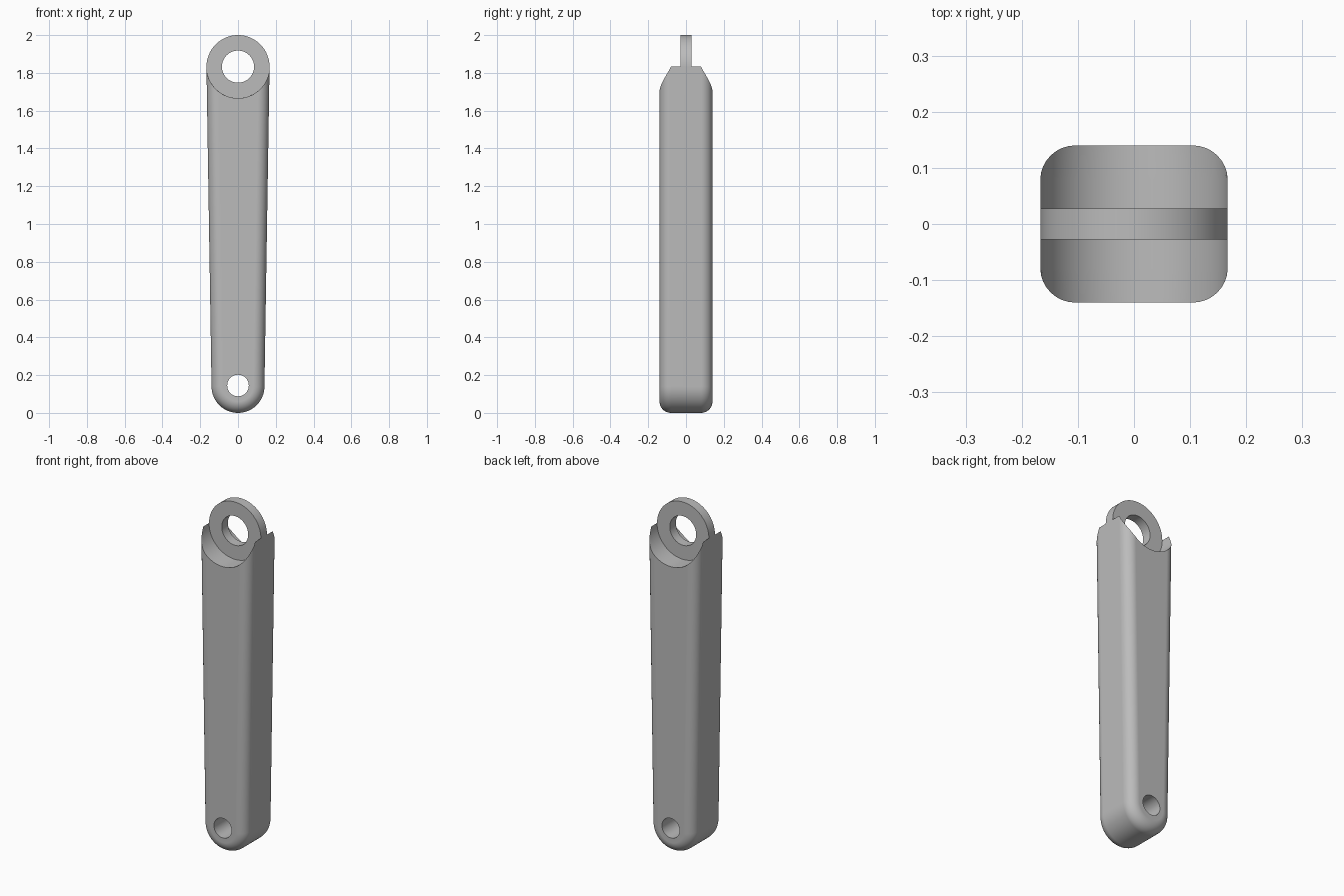
import bpy, bmesh
from math import sin, cos, pi, sqrt, asin, radians

if "Cube" in bpy.data.objects:
    bpy.data.objects.remove(bpy.data.objects["Cube"])

TOP_Z, TOP_R = 1.833, 0.167      # eyelet centre and radius
LOW_Z, LOW_R = 0.14, 0.14        # rounded foot centre and radius
DEPTH, ROUND = 0.14, 0.06        # half depth and edge rounding

grey = bpy.data.materials.new("grey_metal")
grey.use_nodes = True
grey.diffuse_color = (0.5, 0.5, 0.5, 1)
grey.node_tree.nodes["Principled BSDF"].inputs["Base Color"].default_value = (0.5, 0.5, 0.5, 1)


def new_object(name, bm):
    bmesh.ops.recalc_face_normals(bm, faces=bm.faces)
    mesh = bpy.data.meshes.new(name)
    bm.to_mesh(mesh)
    bm.free()
    obj = bpy.data.objects.new(name, mesh)
    bpy.context.collection.objects.link(obj)
    mesh.materials.append(grey)
    return obj


def select(obj):
    bpy.ops.object.select_all(action='DESELECT')
    obj.select_set(True)
    bpy.context.view_layer.objects.active = obj


def skin(bm, loops, closed=False):
    """Join matching point loops with quads."""
    rings = [[bm.verts.new(p) for p in loop] for loop in loops]
    pairs = list(zip(rings, rings[1:]))
    if closed:
        pairs.append((rings[-1], rings[0]))
    for a, b in pairs:
        for i in range(len(a)):
            j = (i + 1) % len(a)
            bm.faces.new((a[i], a[j], b[j], b[i]))
    return rings


def circle(r, y, z, n=64):
    return [(r * cos(2 * pi * i / n), y, z + r * sin(2 * pi * i / n)) for i in range(n)]


def outline(y, inset):
    """Tapered bar outline: round foot, concave seat at the top."""
    r = LOW_R - inset
    pts = [(r * cos(pi + pi * i / 32), y, LOW_Z + r * sin(pi + pi * i / 32)) for i in range(33)]
    z = TOP_Z
    for _ in range(20):
        w = LOW_R + (TOP_R - LOW_R) * (z - LOW_Z) / (TOP_Z - LOW_Z) - inset
        z = TOP_Z - sqrt(max(TOP_R ** 2 - w ** 2, 0))
    half = asin(min(w / TOP_R, 1))
    for i in range(41):
        a = half - 2 * half * i / 40
        pts.append((TOP_R * sin(a), y, TOP_Z - TOP_R * cos(a)))
    return pts


# Bar with rounded long edges
steps = 8
front = []
for i in range(steps + 1):
    a = pi / 2 * i / steps
    front.append((-DEPTH + ROUND * (1 - cos(a)), ROUND * (1 - sin(a))))
layers = front + [(-y, d) for y, d in reversed(front)]
bm = bmesh.new()
rings = skin(bm, [outline(y, d) for y, d in layers])
bm.faces.new(rings[0])
bm.faces.new(rings[-1])
bar = new_object("bar", bm)

# Pin hole through the foot
bm = bmesh.new()
rings = skin(bm, [circle(0.057, y, 0.145) for y in (-0.3, 0.3)])
for ring in rings:
    bm.faces.new(ring)
cutter = new_object("pin_hole_cutter", bm)
cutter.hide_render = True
hole = bar.modifiers.new("pin_hole", 'BOOLEAN')
hole.operation = 'DIFFERENCE'
hole.solver = 'EXACT'
hole.object = cutter
select(bar)
bpy.ops.object.modifier_apply(modifier=hole.name)
bpy.data.objects.remove(cutter)

# Flat eyelet ring seated in the top
bm = bmesh.new()
skin(bm, [circle(r, y, TOP_Z) for r, y in
          ((TOP_R, -0.028), (TOP_R, 0.028), (0.085, 0.028), (0.085, -0.028))], closed=True)
eyelet = new_object("eyelet", bm)

for obj in (bar, eyelet):
    select(obj)
    bpy.ops.object.shade_smooth_by_angle(angle=radians(35))
    normals = obj.modifiers.new("even_shading", 'WEIGHTED_NORMAL')
    normals.keep_sharp = True
